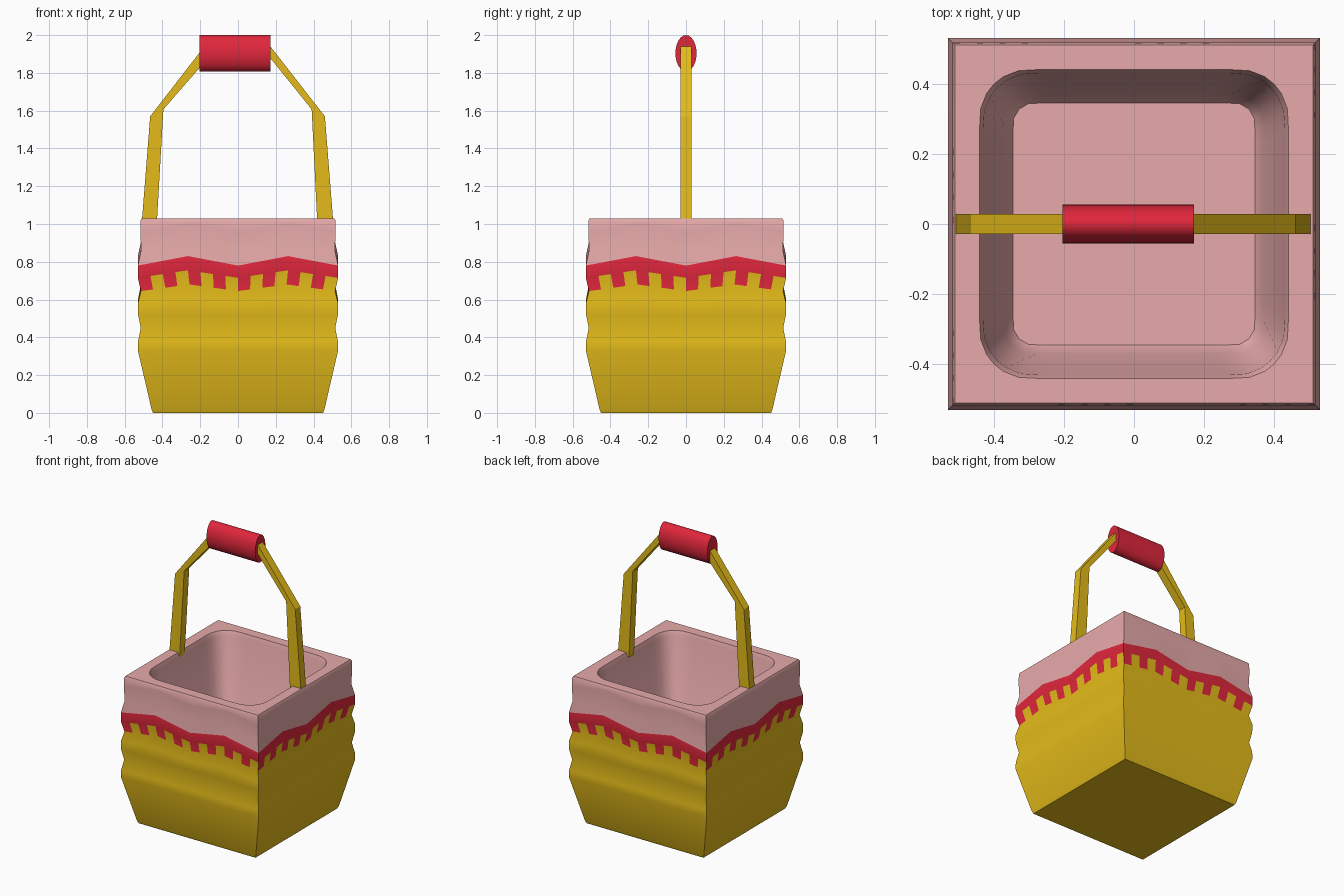
import bpy, bmesh, math
from mathutils import Vector

if "Cube" in bpy.data.objects:
    bpy.data.objects.remove(bpy.data.objects["Cube"])


def material(name, col):
    m = bpy.data.materials.new(name)
    m.diffuse_color = (*col, 1)
    m.use_nodes = True
    m.node_tree.nodes["Principled BSDF"].inputs["Base Color"].default_value = m.diffuse_color
    return m


YELLOW = material("yellow", (0.78, 0.50, 0.01))
RED = material("red", (0.75, 0.02, 0.045))
PINK = material("pink", (0.80, 0.40, 0.40))


def finish(name, bm, mats, angle=40):
    bmesh.ops.recalc_face_normals(bm, faces=bm.faces)
    me = bpy.data.meshes.new(name)
    bm.to_mesh(me)
    bm.free()
    for m in mats:
        me.materials.append(m)
    ob = bpy.data.objects.new(name, me)
    bpy.context.collection.objects.link(ob)
    bpy.ops.object.select_all(action='DESELECT')
    ob.select_set(True)
    bpy.context.view_layer.objects.active = ob
    bpy.ops.object.shade_smooth_by_angle(angle=math.radians(angle))
    return ob


# Basket: square rings, (half width, height, wave height, corner radius, colour above)
Y, R, P, TEETH = 0, 1, 2, 3
ROWS = [
    (0.450, 0.00, 0, 0, Y), (0.458, 0.02, 0, 0, Y), (0.530, 0.33, 0, 0, Y),
    (0.529, 0.38, 0, 0, Y), (0.515, 0.45, 0, 0, Y), (0.529, 0.52, 0, 0, Y),
    (0.530, 0.58, 0.02, 0, Y), (0.514, 0.645, 0.035, 0, TEETH),
    (0.530, 0.715, 0.04, 0, R), (0.530, 0.78, 0.05, 0, P),
    (0.513, 0.86, 0.05, 0, P), (0.517, 0.96, 0.04, 0, P),
    (0.515, 1.02, 0, 0, P), (0.510, 1.03, 0, 0, P),
    (0.440, 1.03, 0, 0.14, P), (0.430, 1.00, 0, 0.14, P),
    (0.370, 0.34, 0, 0.08, P), (0.345, 0.30, 0, 0.06, P),
]
N = 16


def ring_point(side, i, hw, z, wave, rad):
    u = -1 + 2 * i / N
    x, y = u * hw, -hw
    if rad:
        lim = hw - rad
        q = Vector((max(-lim, min(lim, x)), -lim))
        p = q + (Vector((x, y)) - q).normalized() * rad
        x, y = p
    z += wave * (1 - abs(2 * abs(u) - 1))
    for _ in range(side):
        x, y = -y, x
    return (x, y, z)


bm = bmesh.new()
rings = [[bm.verts.new(ring_point(s, i, *row[:4])) for s in range(4) for i in range(N)]
         for row in ROWS]
count = 4 * N
for k in range(len(ROWS) - 1):
    for i in range(count):
        j = (i + 1) % count
        f = bm.faces.new((rings[k][i], rings[k][j], rings[k + 1][j], rings[k + 1][i]))
        col = ROWS[k][4]
        f.material_index = (R if i % 2 == 0 else Y) if col == TEETH else col
bm.faces.new(rings[0][::-1]).material_index = Y
bm.faces.new(rings[-1]).material_index = P
finish("basket", bm, [YELLOW, RED, PINK])

# Bent flat handle, extruded from its front outline
OUTER = [(-0.51, 1.0), (-0.465, 1.57), (-0.19, 1.925), (0.16, 1.955), (0.46, 1.57), (0.505, 1.0)]
INNER = [(-0.43, 1.0), (-0.395, 1.607), (-0.19, 1.842), (0.16, 1.892), (0.39, 1.607), (0.42, 1.0)]
bm = bmesh.new()
loops = [[bm.verts.new((p[0], y, p[1])) for p, y in
          ((o, -0.028), (o, 0.028), (n, 0.028), (n, -0.028))] for o, n in zip(OUTER, INNER)]
for a, b in zip(loops, loops[1:]):
    for i in range(4):
        j = (i + 1) % 4
        bm.faces.new((a[i], a[j], b[j], b[i]))
bm.faces.new(loops[0])
bm.faces.new(loops[-1])
finish("handle", bm, [YELLOW], 20)

# Oval grip
bm = bmesh.new()
bmesh.ops.create_cone(bm, cap_ends=True, segments=24, radius1=1, radius2=1, depth=0.375)
for v in bm.verts:
    x, y, z = v.co
    v.co = (z - 0.016, x * 0.056, 1.904 + y * 0.096)
finish("grip", bm, [RED])
